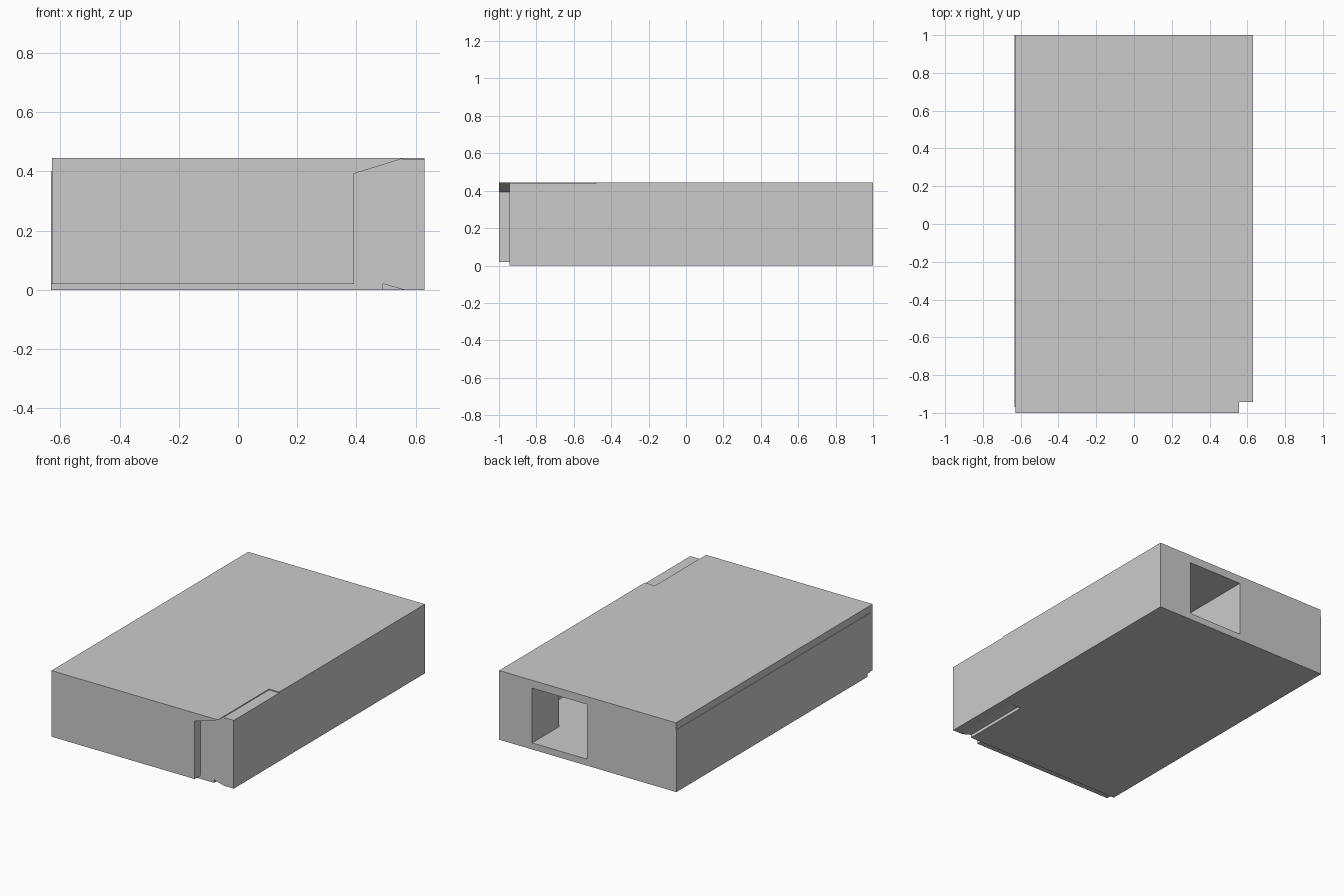
import bpy
import bmesh
from mathutils import Vector

if "Cube" in bpy.data.objects:
    bpy.data.objects.remove(bpy.data.objects["Cube"])


def prism(name, profile, y0, y1):
    """Extrude an (x, z) profile along y."""
    bm = bmesh.new()
    face = bm.faces.new([bm.verts.new((x, y0, z)) for x, z in profile])
    ext = bmesh.ops.extrude_face_region(bm, geom=[face])
    verts = [v for v in ext["geom"] if isinstance(v, bmesh.types.BMVert)]
    bmesh.ops.translate(bm, verts=verts, vec=Vector((0, y1 - y0, 0)))
    bmesh.ops.recalc_face_normals(bm, faces=bm.faces[:])
    mesh = bpy.data.meshes.new(name)
    bm.to_mesh(mesh)
    bm.free()
    obj = bpy.data.objects.new(name, mesh)
    bpy.context.collection.objects.link(obj)
    return obj


def rect(x0, x1, z0, z1):
    return [(x0, z0), (x1, z0), (x1, z1), (x0, z1)]


def carve(target, profile, y0, y1):
    """Subtract a prism from the target and discard the cutter."""
    cutter = prism("cutter", profile, y0, y1)
    cutter.hide_render = True
    mod = target.modifiers.new("carve", "BOOLEAN")
    mod.operation = "DIFFERENCE"
    mod.solver = "EXACT"
    mod.object = cutter
    bpy.context.view_layer.objects.active = target
    bpy.ops.object.modifier_apply(modifier=mod.name)
    bpy.data.objects.remove(cutter)


# Main slab
body = prism("casing", rect(-0.632, 0.63, 0, 0.445), -1, 1)

# Front recess: low lip along the bottom, sloped overhang at the right corner
carve(body, [(-0.7, -0.1), (0.7, -0.1), (0.7, 0.5), (0.557, 0.5),
             (0.557, 0.443), (0.392, 0.392), (0.392, 0.02), (-0.7, 0.02)],
      -1.1, -0.943)

# Shallow step in the top and sloped groove in the bottom, front right
carve(body, rect(0.557, 0.7, 0.439, 0.5), -1.1, -0.48)
carve(body, [(0.49, -0.01), (0.595, -0.01), (0.49, 0.02)], -1.1, -0.48)

# Left side: set-back top band and front end
carve(body, rect(-0.7, -0.628, 0.4, 0.5), -1.1, 1.1)
carve(body, rect(-0.7, -0.628, -0.1, 0.45), -1.1, -0.97)

# Opening in the back, leading to a wider chamber on the right
carve(body, rect(0.006, 0.395, 0.042, 0.394), 0.6, 1.1)
carve(body, rect(0.006, 0.61, 0.042, 0.394), 0.1, 0.725)
